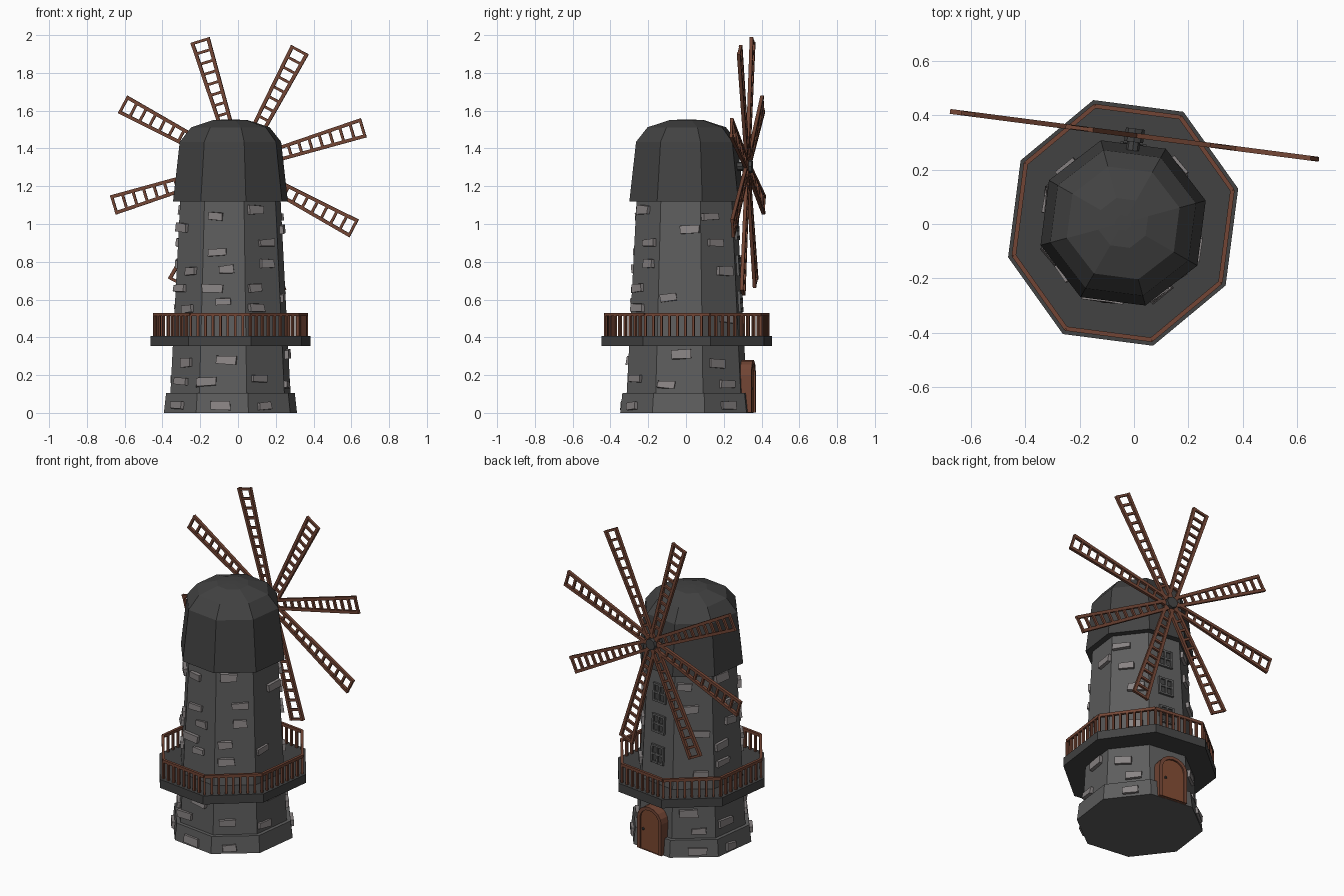
import bpy, bmesh, random
from math import sin, cos, pi, radians, atan2
from mathutils import Matrix, Vector

if "Cube" in bpy.data.objects:
    bpy.data.objects.remove(bpy.data.objects["Cube"])

random.seed(4)
# whole mill is turned a little and sits off-centre because of the sails
ROOT = Matrix.Translation((-0.04, 0.004, 0)) @ Matrix.Rotation(radians(-7.4), 4, 'Z')


def mat(name, c):
    m = bpy.data.materials.new(name)
    m.diffuse_color = (*c, 1)
    m.use_nodes = True
    m.node_tree.nodes["Principled BSDF"].inputs["Base Color"].default_value = m.diffuse_color
    return m


WOOD = mat("wood", (0.17, 0.06, 0.035))
DOOR = mat("door_wood", (0.2, 0.065, 0.03))
WALL = mat("wall_grey", (0.11, 0.11, 0.11))
DARK = mat("dark_grey", (0.055, 0.055, 0.055))
STONE = mat("stone", (0.25, 0.23, 0.23))


def finish(bm, name, material):
    bmesh.ops.recalc_face_normals(bm, faces=bm.faces)
    me = bpy.data.meshes.new(name)
    bm.to_mesh(me)
    bm.free()
    me.materials.append(material)
    ob = bpy.data.objects.new(name, me)
    ob.matrix_world = ROOT
    bpy.context.collection.objects.link(ob)
    return ob


def box(bm, m, dims):
    return bmesh.ops.create_cube(bm, size=1, matrix=m @ Matrix.Diagonal((*dims, 1)))["verts"]


def bar(bm, a, b, w, h):
    """Box running from a to b, w across and h along the up/side axis."""
    a, b = Vector(a), Vector(b)
    d = b - a
    rot = d.to_track_quat('X', 'Z').to_matrix().to_4x4()
    box(bm, Matrix.Translation((a + b) / 2) @ rot, (d.length, w, h))


def octagon(rx, ry, z):
    return [Vector((rx * cos(radians(22.5 + 45 * i)), ry * sin(radians(22.5 + 45 * i)), z))
            for i in range(8)]


def stack(name, rings, material):
    """Closed eight-sided body from (radius x, radius y, z) rings."""
    bm = bmesh.new()
    loops = [[bm.verts.new(p) for p in octagon(*r)] for r in rings]
    for a, b in zip(loops, loops[1:]):
        for i in range(8):
            j = (i + 1) % 8
            bm.faces.new((a[i], a[j], b[j], b[i]))
    bm.faces.new(loops[0])
    bm.faces.new(loops[-1])
    return finish(bm, name, material)


def prism(name, outline, y0, y1, material):
    """Extrude an x/z outline along y."""
    bm = bmesh.new()
    f = bm.faces.new([bm.verts.new((x, y0, z)) for x, z in outline])
    r = bmesh.ops.extrude_face_region(bm, geom=[f])
    vs = [v for v in r["geom"] if isinstance(v, bmesh.types.BMVert)]
    bmesh.ops.translate(bm, verts=vs, vec=(0, y1 - y0, 0))
    return finish(bm, name, material)


# tower, plinth, deck, cap
R0, R1, Z1 = 0.33, 0.275, 1.13
stack("tower", [(R0, R0, 0.09), (R1, R1, Z1)], WALL)
stack("plinth", [(0.365, 0.365, 0), (0.353, 0.353, 0.105)], WALL)
stack("deck", [(0.437, 0.47, 0.354), (0.437, 0.47, 0.408)], DARK)
stack("cap", [(r, r, z) for r, z in
              ((0.315, 1.118), (0.278, 1.435), (0.215, 1.512), (0.095, 1.55), (0.03, 1.553))], DARK)

# deck railing
bm = bmesh.new()
ring = octagon(0.415, 0.447, 0)
for i in range(8):
    a, b = ring[i], ring[(i + 1) % 8]
    up = Vector((0, 0, 0.521))
    bar(bm, a + up, b + up, 0.016, 0.018)
    ang = atan2((b - a).y, (b - a).x)
    for k in range(8):
        p = a.lerp(b, k / 8)
        box(bm, Matrix.Translation((p.x, p.y, 0.462)) @ Matrix.Rotation(ang, 4, 'Z'),
            (0.013, 0.013, 0.11))
finish(bm, "railing", WOOD)


def on_wall(k, u, z):
    """Frame on wall face k: x along the wall, y outwards."""
    r = 0.359 if z < 0.1 else R0 + (R1 - R0) * (z - 0.1) / (Z1 - 0.1)
    return (Matrix.Rotation(radians(45 * k), 4, 'Z') @ Matrix.Translation((-u, r * 0.924, z))
            @ Matrix.Rotation(radians(3), 4, 'X'))


# raised stones: (offset to the right, height) per wall pattern
front = [(-.045, 1.04), (-.035, .85), (.015, .76), (-.06, .66), (0, .59), (.015, .28),
         (-.09, .165), (-.01, .04)]
slant = [(-.035, 1.075), (.03, .9), (.03, .79), (-.055, .66), (-.05, .555), (-.045, .18), (-.035, .035)]
side = [(.05, .97), (-.06, .61), (.01, .31), (-.07, .15)]
left = [(.02, .75), (-.07, .66), (0, .55), (.01, .265), (-.03, .165), (-.02, .04), (-.07, .98)]
back = [(.04, .75), (-.05, 1.04), (.04, .5), (-.03, .26), (.03, .15), (-.02, .9), (.02, .04)]
walls = {4: front, 5: slant, 6: side, 7: back, 3: left, 2: slant, 1: back}
bm = bmesh.new()
for k, spots in walls.items():
    for u, z in spots:
        tilt = Matrix.Rotation(random.uniform(-.07, .07), 4, 'Y')
        vs = box(bm, on_wall(k, u, z) @ tilt,
                 (random.uniform(.075, .11), 0.036, random.uniform(.036, .048)))
        for v in vs:
            v.co += Vector([random.uniform(-.004, .004) for _ in range(3)])
finish(bm, "wall_stones", STONE)

# three windows above the door
frame, panes = bmesh.new(), bmesh.new()
for z in (0.59, 0.78, 0.97):
    m = on_wall(0, 0, z)
    box(panes, m, (0.085, 0.008, 0.1))
    for s in (-1, 0, 1):
        box(frame, m @ Matrix.Translation((s * 0.042, 0, 0)), (0.012, 0.026, 0.112))
        box(frame, m @ Matrix.Translation((0, 0, s * 0.05)), (0.096, 0.024, 0.012))
finish(frame, "window_frames", WALL)
finish(panes, "window_panes", DARK)


# arched door with frame and knob
def arch(w, spring, rise):
    return [(-w, 0.001), (w, 0.001)] + [(w * cos(pi * i / 8), spring + rise * sin(pi * i / 8)) for i in range(9)]


bm = bmesh.new()
outer, inner = arch(0.093, 0.2, 0.08), arch(0.073, 0.195, 0.065)
loops = [[bm.verts.new((x, y, z)) for x, z in o] for o, y in
         ((outer, 0.29), (outer, 0.357), (inner, 0.357), (inner, 0.29))]
n = len(outer)
for a, b in zip(loops, loops[1:] + loops[:1]):
    for i in range(n):
        j = (i + 1) % n
        bm.faces.new((a[i], a[j], b[j], b[i]))
finish(bm, "door_frame", WOOD)
prism("door", inner, 0.29, 0.347, DOOR)
bm = bmesh.new()
bmesh.ops.create_icosphere(bm, subdivisions=1, radius=0.009, matrix=Matrix.Translation((0.05, 0.353, 0.13)))
finish(bm, "door_knob", DARK)

# sail hub and axle
HZ, HY = 1.305, 0.325
bm = bmesh.new()
for r, y0, y1 in ((0.035, HY - 0.025, HY + 0.025), (0.024, 0.2, HY + 0.01)):
    bmesh.ops.create_cone(bm, cap_ends=True, segments=8, radius1=r, radius2=r, depth=y1 - y0,
                          matrix=Matrix.Translation((0, (y0 + y1) / 2, HZ)) @ Matrix.Rotation(pi / 2, 4, 'X'))
finish(bm, "sail_hub", DARK)

# eight ladder-like sails
for k in range(8):
    a = radians(17 + 45 * k)
    d, s = Vector((cos(a), 0, sin(a))), Vector((-sin(a), 0, cos(a)))
    c = Vector((0, HY, HZ))

    def half(r):
        return 0.024 + (r - 0.05) * 0.031

    bm = bmesh.new()
    for e in (-1, 1):
        bar(bm, c + d * 0.03 + s * e * half(0.03), c + d * 0.7 + s * e * half(0.7), 0.018, 0.018)
    for i in range(11):
        r = 0.693 - i * 0.058
        bar(bm, c + d * r - s * half(r), c + d * r + s * half(r), 0.014, 0.014)
    finish(bm, f"sail_{k + 1}", WOOD)
